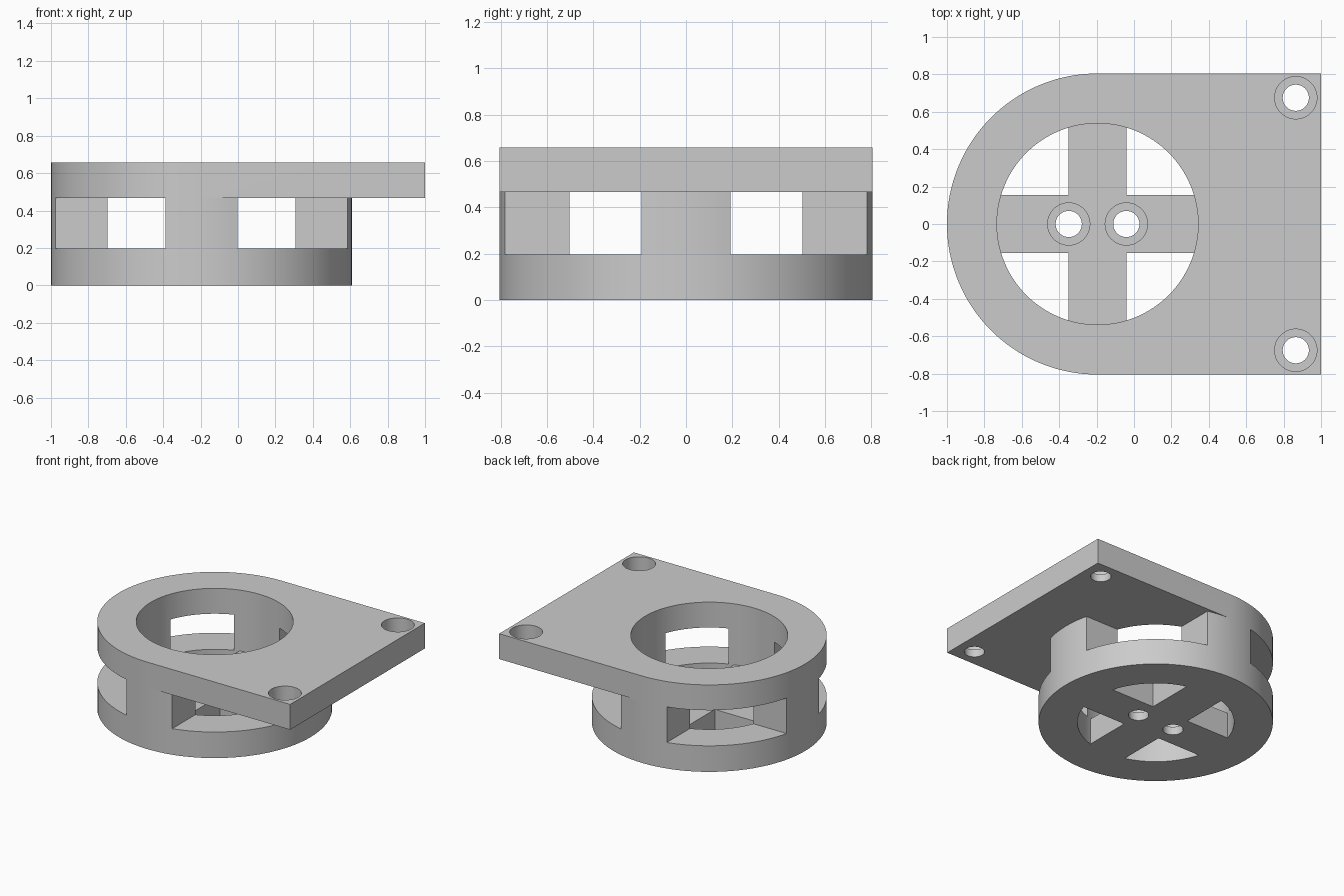
import bpy, math

if "Cube" in bpy.data.objects:
    bpy.data.objects.remove(bpy.data.objects["Cube"])

CX, R, BORE = -0.195, 0.805, 0.538          # drum centre and radii
FLOOR, CEIL, TOP = 0.197, 0.466, 0.658      # window floor, plate underside, plate top
POST, SPOKE = 0.192, 0.154                  # half widths
HOLE, HEAD, SINK = 0.07, 0.113, 0.135       # screw hole, head recess, recess depth
SEG = 128

grey = bpy.data.materials.new("light grey")
grey.use_nodes = True
colour = (0.6, 0.6, 0.6, 1)
grey.diffuse_color = colour
grey.node_tree.nodes["Principled BSDF"].inputs["Base Color"].default_value = colour


def prism(name, outline, z0, z1):
    """Extrude a counter-clockwise outline from z0 to z1."""
    n = len(outline)
    verts = [(x, y, z) for z in (z0, z1) for x, y in outline]
    faces = [tuple(reversed(range(n))), tuple(range(n, 2 * n))]
    faces += [(i, (i + 1) % n, (i + 1) % n + n, i + n) for i in range(n)]
    mesh = bpy.data.meshes.new(name)
    mesh.from_pydata(verts, [], faces)
    mesh.materials.append(grey)
    obj = bpy.data.objects.new(name, mesh)
    bpy.context.collection.objects.link(obj)
    return obj


def arc(x, y, r, start=0, end=360, n=SEG):
    count = n if end - start == 360 else n + 1
    angles = [math.radians(start + (end - start) * i / n) for i in range(count)]
    return [(x + r * math.cos(a), y + r * math.sin(a)) for a in angles]


def combine(target, tool, operation):
    """Apply a boolean and remove the tool."""
    mod = target.modifiers.new(operation.lower(), "BOOLEAN")
    mod.operation, mod.solver, mod.object = operation, "EXACT", tool
    bpy.context.view_layer.objects.active = target
    bpy.ops.object.modifier_apply(modifier=mod.name)
    bpy.data.objects.remove(tool)


def quadrant(sx, sy, inner, radius):
    """Corner region outside a cross of the given half width, within a radius."""
    a = math.degrees(math.asin(inner / radius))
    pts = [(inner, inner)] + arc(0, 0, radius, a, 90 - a, 32)
    pts = [(CX + sx * x, sy * y) for x, y in pts]
    return pts if sx * sy > 0 else pts[::-1]


# Mounting plate with a rounded end, joined to the round drum below
housing = prism("bearing_housing", [(1, -R), (1, R)] + arc(CX, 0, R, 90, 270, SEG // 2), CEIL, TOP)
combine(housing, prism("drum", arc(CX, 0, R), 0, CEIL), "UNION")

# Main bore down to the spoked floor
combine(housing, prism("bore_cutter", arc(CX, 0, BORE), FLOOR, 1), "DIFFERENCE")

# Four side windows leaving posts, and four floor openings leaving a cross
for sx in (1, -1):
    for sy in (1, -1):
        combine(housing, prism("window_cutter", quadrant(sx, sy, POST, 1.2), FLOOR, CEIL), "DIFFERENCE")
        combine(housing, prism("floor_cutter", quadrant(sx, sy, SPOKE, BORE), -0.1, FLOOR + 0.05), "DIFFERENCE")

# Counterbored screw holes in the plate corners and the cross
for x, y, top in [(0.865, 0.675, TOP), (0.865, -0.675, TOP),
                  (CX - SPOKE, 0, FLOOR), (CX + SPOKE, 0, FLOOR)]:
    combine(housing, prism("hole_cutter", arc(x, y, HOLE, n=48), -0.1, top + 0.1), "DIFFERENCE")
    combine(housing, prism("recess_cutter", arc(x, y, HEAD, n=48), top - SINK, top + 0.1), "DIFFERENCE")

bpy.ops.object.select_all(action="DESELECT")
housing.select_set(True)
bpy.context.view_layer.objects.active = housing
bpy.ops.object.shade_smooth_by_angle(angle=math.radians(30))
